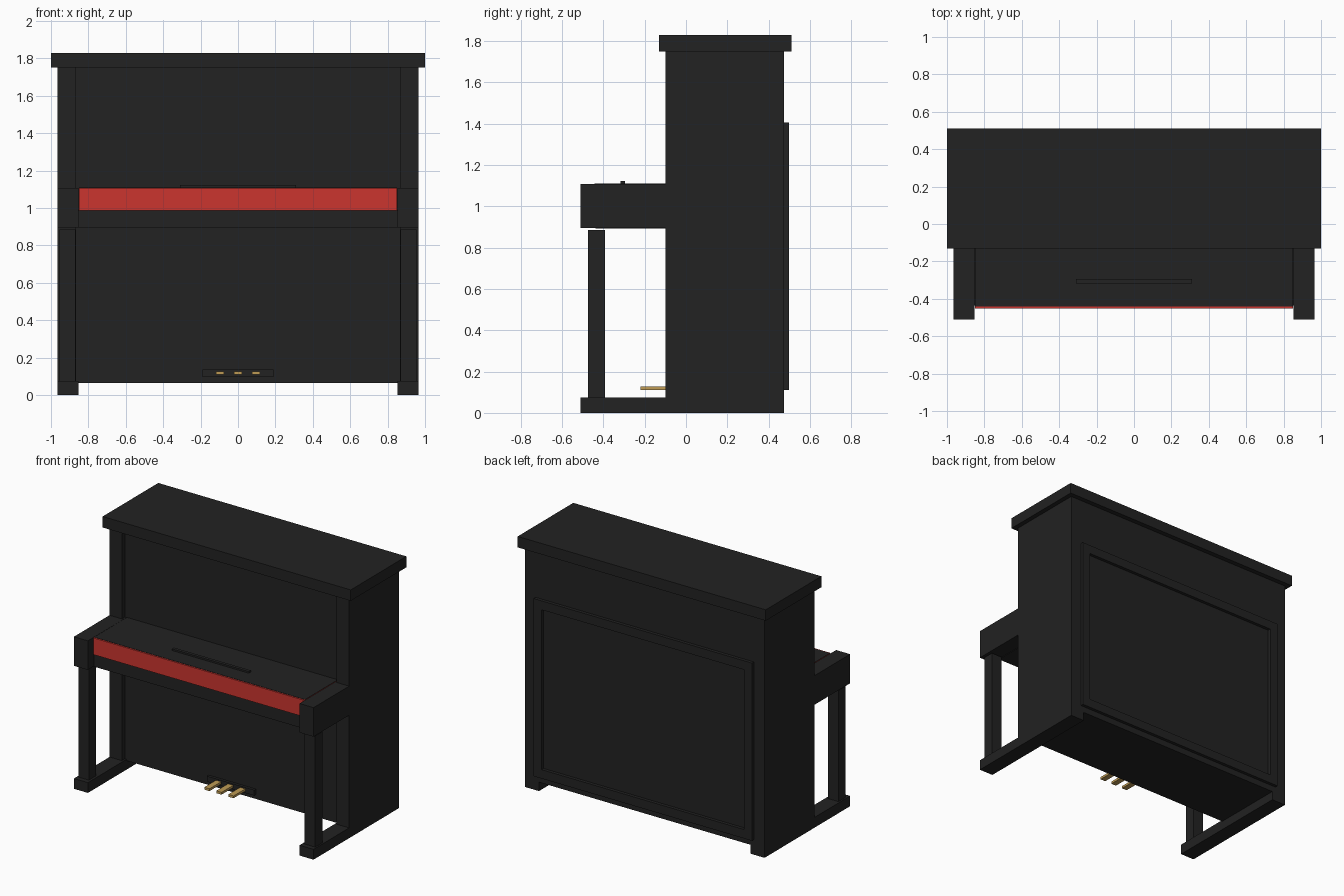
import bpy
import bmesh
from mathutils import Vector

cube = bpy.data.objects.get("Cube")
if cube:
    bpy.data.objects.remove(cube, do_unlink=True)


def material(name, colour):
    m = bpy.data.materials.new(name)
    m.use_nodes = True
    m.diffuse_color = (*colour, 1)
    bsdf = next(n for n in m.node_tree.nodes if n.type == "BSDF_PRINCIPLED")
    bsdf.inputs["Base Color"].default_value = (*colour, 1)
    return m


black = material("black lacquer", (0.016, 0.016, 0.016))
red = material("red felt", (0.6, 0.035, 0.028))
brass = material("brass", (0.52, 0.33, 0.09))


def box(name, x, y, z, mat=black):
    """Box spanning the given (low, high) ranges."""
    bm = bmesh.new()
    bmesh.ops.create_cube(bm, size=1)
    low, high = Vector((x[0], y[0], z[0])), Vector((x[1], y[1], z[1]))
    for v in bm.verts:
        v.co = Vector([a + (c + 0.5) * (b - a) for a, b, c in zip(low, high, v.co)])
    mesh = bpy.data.meshes.new(name)
    bm.to_mesh(mesh)
    bm.free()
    mesh.materials.append(mat)
    obj = bpy.data.objects.new(name, mesh)
    bpy.context.collection.objects.link(obj)
    return obj


def pair(name, x, y, z):
    """Matching boxes on the left (+x) and right (-x)."""
    box("left_" + name, x, y, z)
    box("right_" + name, (-x[1], -x[0]), y, z)


# Case
box("top_lid", (-1, 1), (-0.13, 0.51), (1.75, 1.83))
box("case_body", (-0.866, 0.866), (-0.065, 0.475), (0.065, 1.75))
pair("side_panel", (0.866, 0.966), (-0.1, 0.475), (0.075, 1.75))

# Feet, legs and key cheeks
pair("foot", (0.853, 0.966), (-0.51, 0.475), (0, 0.075))
pair("leg", (0.87, 0.955), (-0.475, -0.393), (0.075, 0.885))
pair("key_cheek", (0.854, 0.966), (-0.51, -0.065), (0.896, 1.108))

# Keyboard shelf with its closed red cover
box("key_shelf", (-0.854, 0.854), (-0.437, -0.065), (0.892, 0.987))
box("red_cover", (-0.85, 0.85), (-0.452, -0.065), (0.987, 1.108), red)
box("fallboard", (-0.85, 0.85), (-0.442, -0.065), (1.108, 1.11))
box("lid_handle", (-0.31, 0.31), (-0.318, -0.295), (1.11, 1.122))

# Pedals
box("pedal_plate", (-0.19, 0.19), (-0.085, -0.065), (0.097, 0.137))
for side, x in (("right", -0.097), ("middle", 0), ("left", 0.097)):
    box(side + "_pedal", (x - 0.021, x + 0.021), (-0.22, -0.08), (0.11, 0.127), brass)

# Raised frame on the back
FX, FLOW, FHIGH, FW = 0.88, 0.11, 1.405, 0.065
BACK = (0.475, 0.498)
pair("back_stile", (FX - FW, FX), BACK, (FLOW, FHIGH))
box("back_bottom_rail", (FW - FX, FX - FW), BACK, (FLOW, FLOW + FW))
box("back_top_rail", (FW - FX, FX - FW), BACK, (FHIGH - FW, FHIGH))
